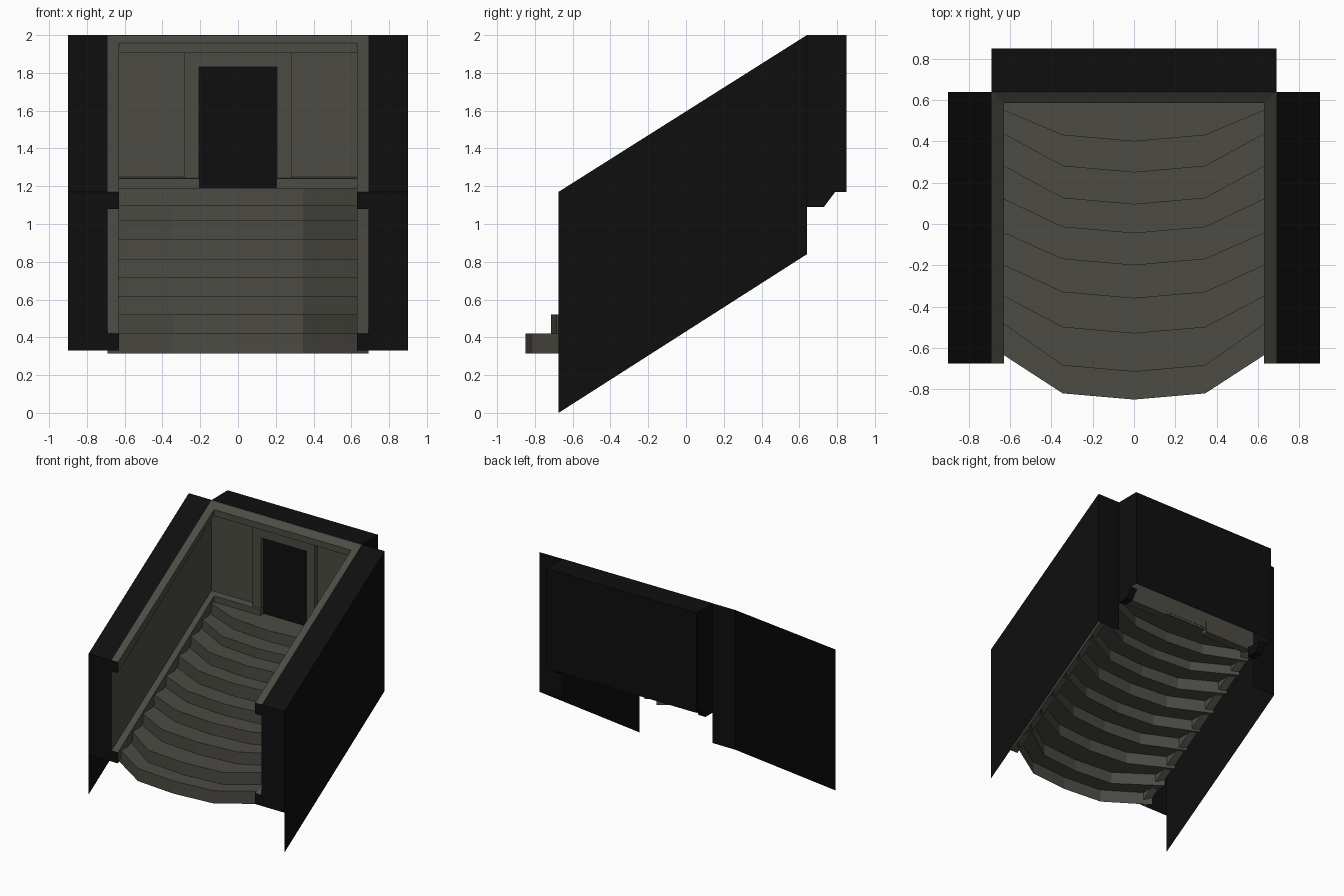
import bpy

if "Cube" in bpy.data.objects:
    bpy.data.objects.remove(bpy.data.objects["Cube"])


def material(name, rgb):
    m = bpy.data.materials.new(name)
    m.diffuse_color = (*rgb, 1)
    m.use_nodes = True
    m.node_tree.nodes["Principled BSDF"].inputs["Base Color"].default_value = m.diffuse_color
    return m


STONE = material("warm grey stone", (0.072, 0.070, 0.058))
BLACK = material("near black", (0.0045, 0.0045, 0.0045))


def build(name, verts, faces, mats, mirror=True):
    me = bpy.data.meshes.new(name)
    me.from_pydata(verts, [], faces)
    for m in mats:
        me.materials.append(m)
    me.update()
    ob = bpy.data.objects.new(name, me)
    bpy.context.collection.objects.link(ob)
    if mirror:
        ob.modifiers.new("mirror", 'MIRROR').use_clip = True
    return ob


def quads(name, qs, mat, mirror=True):
    verts = [v for q in qs for v in q]
    faces = [tuple(range(4 * i, 4 * i + 4)) for i in range(len(qs))]
    return build(name, verts, faces, [mat], mirror)


def box(name, x0, x1, y0, y1, z0, z1, mat, mirror=True):
    v = [(x, y, z) for z in (z0, z1) for x, y in ((x0, y0), (x1, y0), (x1, y1), (x0, y1))]
    f = [(3, 2, 1, 0), (4, 5, 6, 7)] + [(i, (i + 1) % 4, (i + 1) % 4 + 4, i + 4) for i in range(4)]
    return build(name, v, f, [mat], mirror)


XI, XW, XO = 0.63, 0.69, 0.90       # rail face, inner wall, outer shell
YF, YI, YW, YB = -0.675, 0.585, 0.64, 0.85


def rise(y):
    return (y - YF) * 0.83 / (YW - YF)


# dark outer shell of the stairwell, open underneath
quads("outer_shell", [
    [(XO, YF, 0), (XO, YW, 0.84), (XO, YW, 2), (XO, YF, 1.17)],
    [(XW, YF, 0.33), (XO, YF, 0.33), (XO, YF, 1.17), (XW, YF, 1.17)],
    [(XW, YF, 1.17), (XO, YF, 1.17), (XO, YW, 2), (XW, YW, 2)],
    [(XO, YW, 0.84), (XW, YW, 0.84), (XW, YW, 2), (XO, YW, 2)],
    [(XW, YW, 1.17), (XW, YB, 1.17), (XW, YB, 2), (XW, YW, 2)],
    [(XW, YB, 1.17), (0, YB, 1.17), (0, YB, 2), (XW, YB, 2)],
    [(0, YW, 2), (XW, YW, 2), (XW, YB, 2), (0, YB, 2)],
], BLACK)

# stone inner walls
quads("side_wall", [[(XW, YW, 1.16), (XW, YF, 0.33), (XW, YF, 1.17), (XW, YW, 2)]], STONE)
quads("back_wall", [[(0, YW - .002, 1.17), (XW, YW - .002, 1.17),
                     (XW, YW - .002, 2), (0, YW - .002, 2)]], STONE)


# rails: slope up the side wall, mitre, then run along the back wall
def rail(name, lo, hi, back_lo, back_hi, x_end):
    verts = []
    for xi, xo, yi, yo in ((XI, XW, YF, YF), (XI, XW, YI, YW), (x_end, x_end, YI, YW)):
        front = yi == YF
        verts += [(xi, yi, lo if front else back_lo), (xo, yo, lo + rise(yo)),
                  (xo, yo, hi + rise(yo)), (xi, yi, hi if front else back_hi)]
    faces = [(0, 1, 2, 3)]
    for s in (0, 4):
        faces += [(s + i, s + i + 4, s + (i + 1) % 4 + 4, s + (i + 1) % 4) for i in range(4)]
    if x_end > 0:
        faces.append((11, 10, 9, 8))
    ob = build(name, verts, faces, [STONE, BLACK])
    ob.data.polygons[0].material_index = 1      # dark front end


rail("top_rail", 1.08, 1.17, 1.905, 1.957, 0)
rail("bottom_rail", 0.33, 0.42, 1.15, 1.24, 0.205)

# curved steps: one open sheet of risers and treads
centre = [-.85, -.715, -.53, -.36, -.20, -.045, .095, .25, .40]
edge = [-.635, -.485, -.35, -.20, -.044, .12, .28, .436, .55]
level = [.315, .42, .52, .62, .72, .815, .92, 1.02, 1.10, 1.19]


def curve(i):
    if i == len(centre):
        return [(x, YW) for x in (0, .345, XW)]
    c, e = centre[i], edge[i]
    m = c + 0.03
    return [(0, c), (.345, m), (XW, e + (e - m) * (XW - XI) / (XI - .345))]


steps = []
for i in range(len(centre)):
    a, b = curve(i), curve(i + 1)
    z0, z1 = level[i], level[i + 1]
    for k in (0, 1):
        steps.append([(*a[k], z0), (*a[k + 1], z0), (*a[k + 1], z1), (*a[k], z1)])
        steps.append([(*a[k], z1), (*a[k + 1], z1), (*b[k + 1], z1), (*b[k], z1)])
quads("steps", steps, STONE)

# doorway
box("door_jamb", 0.207, 0.285, 0.60, YW, 1.19, 1.905, STONE)
box("door_lintel", -0.207, 0.207, 0.60, YW, 1.83, 1.905, STONE, False)
box("door", -0.207, 0.207, 0.63, 0.637, 1.185, 1.83, BLACK, False)

# dark stubs under the back corners
stub = [(YW, 1.09), (0.73, 1.09), (0.79, 1.17), (YW, 1.17)]
build("corner_stub", [(x, y, z) for x in (XI, XW) for y, z in stub],
      [(3, 2, 1, 0), (4, 5, 6, 7)] + [(i, (i + 1) % 4, (i + 1) % 4 + 4, i + 4) for i in range(4)],
      [BLACK])
